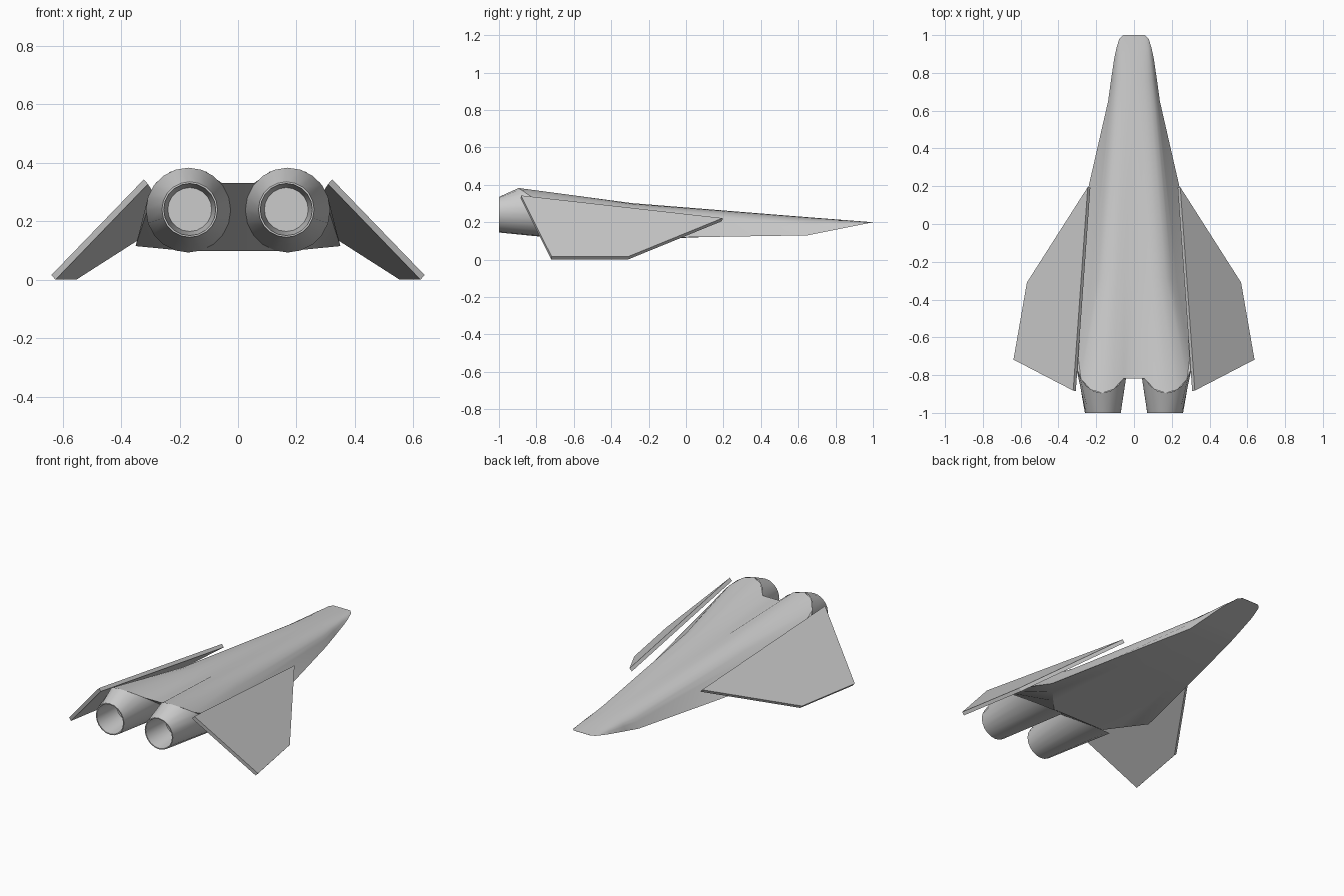
import bpy, bmesh
from math import sin, cos, radians, tau
from mathutils import Vector

if "Cube" in bpy.data.objects:
    bpy.data.objects.remove(bpy.data.objects["Cube"])


def finish(name, bm, angle=None):
    bmesh.ops.remove_doubles(bm, verts=bm.verts, dist=0.0005)
    bmesh.ops.recalc_face_normals(bm, faces=bm.faces)
    mesh = bpy.data.meshes.new(name)
    bm.to_mesh(mesh)
    bm.free()
    obj = bpy.data.objects.new(name, mesh)
    bpy.context.collection.objects.link(obj)
    if angle:
        bpy.ops.object.select_all(action='DESELECT')
        obj.select_set(True)
        bpy.context.view_layer.objects.active = obj
        bpy.ops.object.shade_smooth_by_angle(angle=radians(angle))
    return obj


def cut_y(z):
    # slanted plane that ends the engine cowls
    return -0.895 + (0.383 - z) * 1.45


def strip(bm, a, b):
    for i in range(len(a) - 1):
        bm.faces.new((a[i], a[i + 1], b[i + 1], b[i]))


# Hull: half sections, each a top line (centre to side crease) and a bottom line
N = 6
nose_top = [(0, .227), (.03, .227), (.06, .224), (.085, .217), (.105, .205), (.118, .19), (.126, .17)]
mid_top = [(0, .30), (.05, .302), (.09, .302), (.13, .298), (.17, .285), (.20, .265), (.225, .235)]
rear_top = [(0, .33), (.055, .33)] + [
    (.17 + .145 * cos(radians(a)), .238 + .145 * sin(radians(a))) for a in (115, 90, 65, 40, 20)]

rows = []
for y, s in ((1.0, .42), (.98, .57), (.93, .68), (.88, .76), (.76, .89), (.65, 1.0)):
    t = max((1 - y) / .35, .01)
    top = [(x * s, y, .2 + (z - .2) * t) for x, z in nose_top]
    bottom = [(.137 * s * i / N, y, .2 - .07 * t) for i in range(N + 1)]
    rows.append((top, bottom))
rows.append(([(x, -.29, z) for x, z in mid_top],
             [(.263 * i / N, .1, .121) for i in range(N + 1)]))
rear_bottom = []
for i in range(N + 1):
    k = max(0, (i - 3) / 3)
    rear_bottom.append((.35 * i / N, -.48 + .19 * k, .098 + .017 * k))
rows.append(([(x, cut_y(z), z) for x, z in rear_top], rear_bottom))

bm = bmesh.new()
for side in (1, -1):
    made = [[[bm.verts.new((side * x, y, z)) for x, y, z in line] for line in row] for row in rows]
    for (t0, b0), (t1, b1) in zip(made, made[1:]):
        strip(bm, t0, t1)
        strip(bm, b0, b1)
        strip(bm, (t0[-1], b0[-1]), (t1[-1], b1[-1]))
    strip(bm, *made[0])
    strip(bm, *made[-1])
finish("hull", bm, 28)

# Engine nozzles: slanted root ring, round rim, tapered hollow with an end disc
SIDES = 20
for side, label in ((1, "right"), (-1, "left")):
    bm = bmesh.new()
    rings = []
    for cx, r, y in ((.17, .145, None), (.165, .095, -1), (.165, .089, -1), (.165, .075, -.83)):
        ring = []
        for i in range(SIDES):
            a = tau * i / SIDES
            z = .24 + r * sin(a) - (.002 if y is None else 0)
            ring.append(bm.verts.new((side * (cx + r * cos(a)), cut_y(z) if y is None else y, z)))
        rings.append(ring)
    for a, b in zip(rings, rings[1:]):
        strip(bm, a + a[:1], b + b[:1])
    bm.faces.new(rings[-1])
    finish(label + "_nozzle", bm, 35)

# Drooping wings: thin flat plates beside the hull
outline = [(.245, .195, .222), (.567, -.31, .016), (.638, -.718, .016), (.322, -.882, .343)]
for side, label in ((1, "right"), (-1, "left")):
    bm = bmesh.new()
    upper = [bm.verts.new((side * x, y, z)) for x, y, z in outline]
    lower = [bm.verts.new(v.co - Vector((side * .014, .002, .016))) for v in upper]
    bm.faces.new(upper)
    bm.faces.new(lower[::-1])
    strip(bm, upper + upper[:1], lower + lower[:1])
    finish(label + "_wing", bm)
